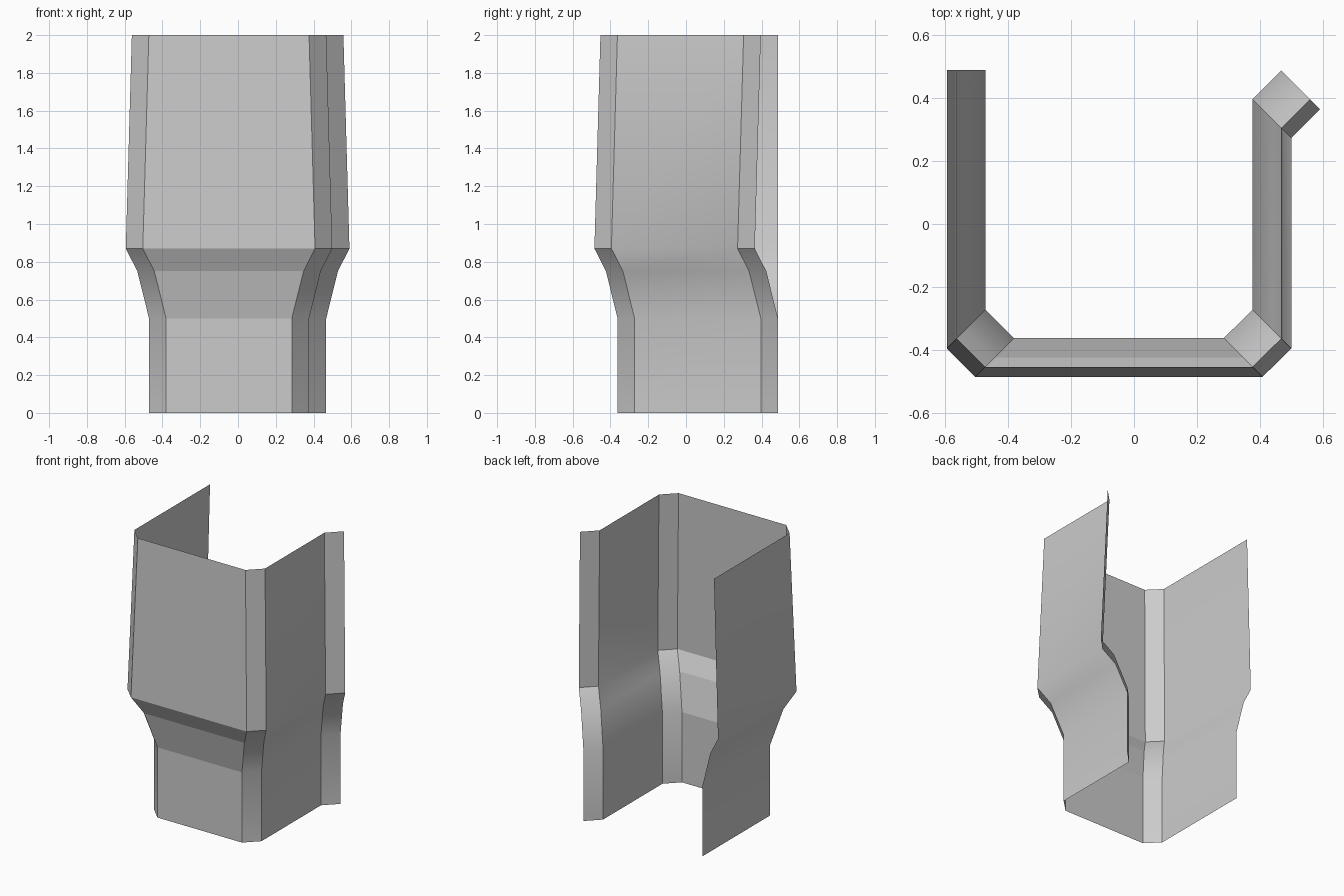
import bpy
import bmesh
import math

cube = bpy.data.objects.get("Cube")
if cube:
    bpy.data.objects.remove(cube, do_unlink=True)

# One flat grey for the whole sheet
grey = bpy.data.materials.new("plain grey")
grey.use_nodes = True
colour = (0.6, 0.6, 0.6, 1)
grey.diffuse_color = colour
grey.node_tree.nodes["Principled BSDF"].inputs["Base Color"].default_value = colour

# Plan outline at the widest level: x, y, and the direction it moves when narrowing
outline = [
    (-0.594, 0.488, 1, 0),
    (-0.594, -0.395, 1, 1),
    (-0.504, -0.485, 1, 1),
    (0.408, -0.485, -1, 1),
    (0.499, -0.395, -1, 1),
    (0.499, 0.273, -1, 1),
    (0.590, 0.364, -1, 1),
]
# Height and inward narrowing of each level
levels = [(0, 0.123), (0.5, 0.123), (0.75, 0.061), (0.87, 0), (2, 0.032)]
FRONT = 2  # outline segment of the front panel

# Folded sheet lofted through the levels
bm = bmesh.new()
rings = [[bm.verts.new((x + dx * t, y + dy * t, z)) for x, y, dx, dy in outline]
         for z, t in levels]
flat_faces = []
for low, high in zip(rings, rings[1:]):
    for i in range(len(outline) - 1):
        face = bm.faces.new((low[i], low[i + 1], high[i + 1], high[i]))
        if i == FRONT:
            flat_faces.append(face)
bm.faces.index_update()
flat_ids = [f.index for f in flat_faces]
mesh = bpy.data.meshes.new("folded_wall")
bm.to_mesh(mesh)
bm.free()
mesh.materials.append(grey)
wall = bpy.data.objects.new("folded_wall", mesh)
bpy.context.collection.objects.link(wall)

# Smooth bends on sides and corners, crisp bends on the front panel
bpy.ops.object.select_all(action="DESELECT")
wall.select_set(True)
bpy.context.view_layer.objects.active = wall
bpy.ops.object.shade_smooth_by_angle(angle=math.radians(30))
for i in flat_ids:
    mesh.polygons[i].use_smooth = False
